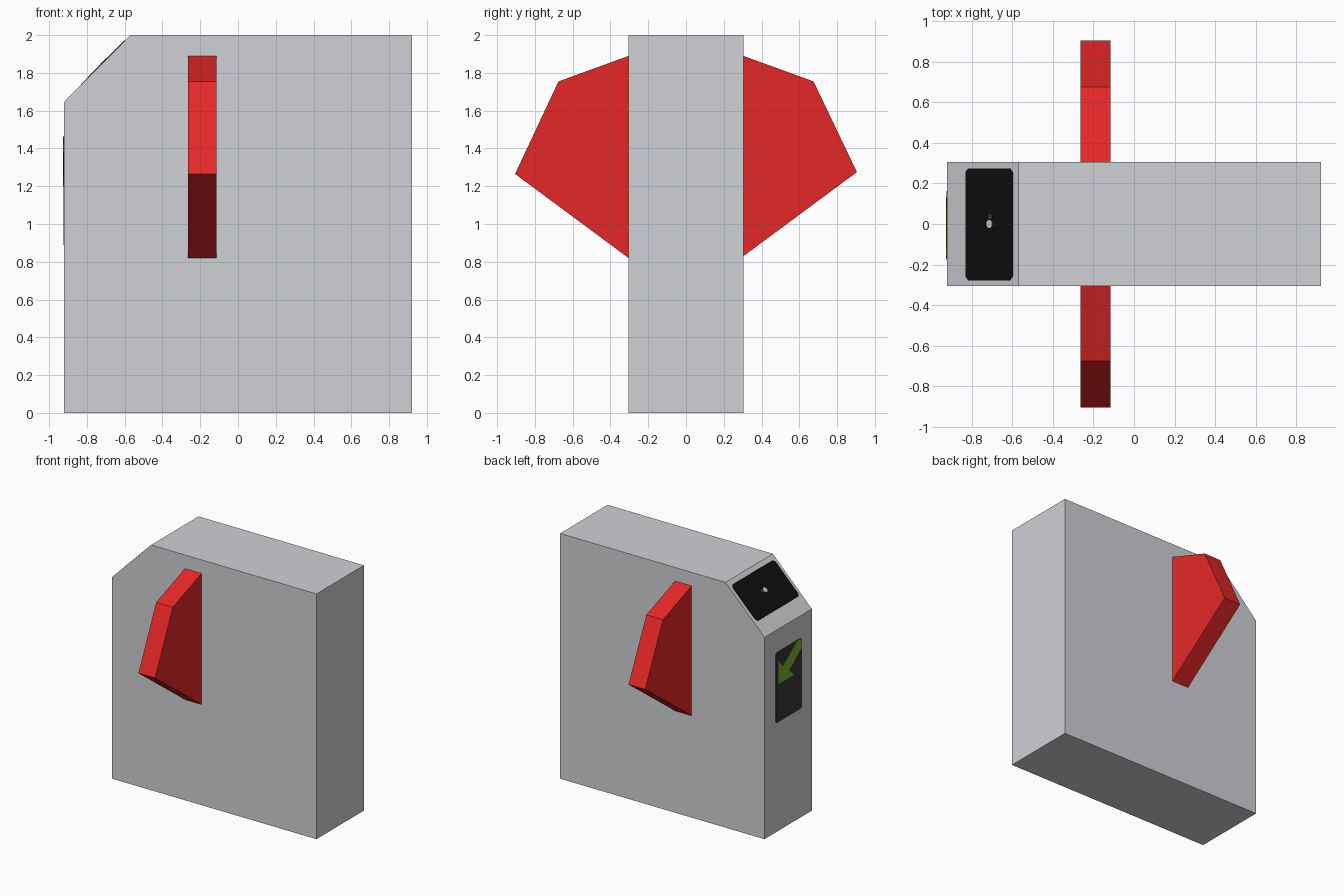
import bpy, bmesh
from mathutils import Vector

if "Cube" in bpy.data.objects:
    bpy.data.objects.remove(bpy.data.objects["Cube"])


def material(name, rgb):
    """Flat material from sRGB 0-255 values."""
    lin = [((c / 255 + 0.055) / 1.055) ** 2.4 if c > 10 else c / 255 / 12.92 for c in rgb]
    m = bpy.data.materials.new(name)
    m.diffuse_color = (*lin, 1)
    m.use_nodes = True
    m.node_tree.nodes["Principled BSDF"].inputs["Base Color"].default_value = m.diffuse_color
    return m


grey = material("body grey", (208, 209, 213))
red = material("flap red", (230, 39, 39))
black = material("screen black", (14, 14, 14))
charcoal = material("panel charcoal", (54, 54, 54))
green = material("arrow green", (122, 174, 42))
dim = material("glint grey", (60, 60, 60))


def prism(name, points, depth, mat):
    """Extrude a flat outline along the depth vector."""
    bm = bmesh.new()
    face = bm.faces.new([bm.verts.new(p) for p in points])
    out = bmesh.ops.extrude_face_region(bm, geom=[face], use_keep_orig=True)
    moved = [v for v in out["geom"] if isinstance(v, bmesh.types.BMVert)]
    bmesh.ops.translate(bm, verts=moved, vec=depth)
    bmesh.ops.recalc_face_normals(bm, faces=bm.faces)
    mesh = bpy.data.meshes.new(name)
    bm.to_mesh(mesh)
    bm.free()
    mesh.materials.append(mat)
    ob = bpy.data.objects.new(name, mesh)
    bpy.context.collection.objects.link(ob)
    return ob


def plate(name, origin, up, outline, thick, mat):
    """Thin plate on the left side: outline is (y, distance along up)."""
    up = Vector(up).normalized()
    normal = Vector((0, -1, 0)).cross(up)
    pts = [Vector(origin) + Vector((0, y, 0)) + up * t for y, t in outline]
    return prism(name, pts, normal * thick, mat)


def rounded(y0, y1, t0, t1, r):
    """Rectangle outline with clipped corners."""
    return [(y0 + r, t0), (y1 - r, t0), (y1, t0 + r), (y1, t1 - r),
            (y1 - r, t1), (y0 + r, t1), (y0, t1 - r), (y0, t0 + r)]


X, Y = 0.922, 0.305

# Cabinet with one sloped top corner
body = [(-X, 0), (X, 0), (X, 2), (-0.57, 2), (-X, 1.645)]
prism("cabinet", [(x, -Y, z) for x, z in body], Vector((0, 2 * Y, 0)), grey)

# Barrier flaps on both sides
for side, name in ((-1, "front_flap"), (1, "back_flap")):
    dz = 0.005 * side
    flap = [(Y - 0.01, 1.893), (0.675, 1.755), (0.905, 1.27 + dz), (Y - 0.01, 0.818 + dz)]
    prism(name, [(-0.265, side * y, z) for y, z in flap], Vector((0.15, 0, 0)), red)

# Reader screen on the slope, with small glints
slope_origin, slope_up = (-X, 0, 1.645), (0.352, 0, 0.355)
plate("reader_screen", slope_origin, slope_up,
      rounded(-0.278, 0.275, 0.13, 0.46, 0.02), 0.003, black)
plate("screen_glint", slope_origin, slope_up,
      rounded(-0.02, 0.02, 0.28, 0.32, 0.012), 0.005, grey)
plate("screen_glint_dim", slope_origin, slope_up,
      rounded(0.022, 0.05, 0.29, 0.32, 0.01), 0.005, dim)

# Direction panel with arrow on the left end
end_origin, end_up = (-X, 0, 0), (0, 0, 1)
plate("direction_panel", end_origin, end_up,
      rounded(-0.175, 0.162, 0.888, 1.463, 0.015), 0.003, charcoal)
arrow = [(0.132, 1.2), (0.132, 1.385), (0.075, 1.325), (-0.115, 1.463),
         (-0.165, 1.455), (-0.17, 1.385), (-0.005, 1.26), (-0.07, 1.2)]
plate("direction_arrow", end_origin, end_up, arrow, 0.005, green)
